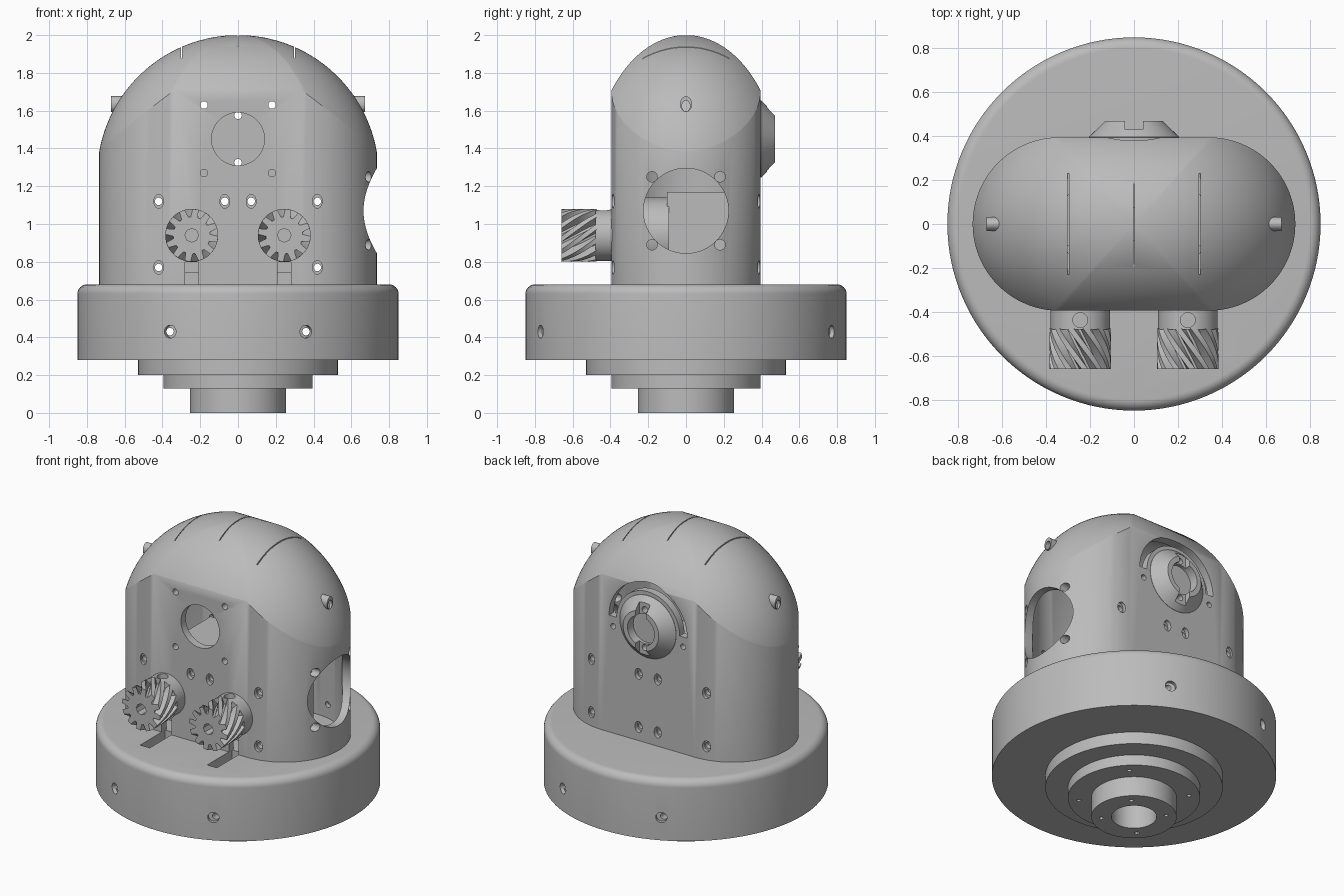
import bpy, bmesh
from math import sin, cos, pi, sqrt, radians
from mathutils import Matrix, Vector

cube = bpy.data.objects.get("Cube")
if cube:
    bpy.data.objects.remove(cube)

GREY = (0.5, 0.5, 0.5, 1)
mat = bpy.data.materials.new("plain_grey")
mat.use_nodes = True
mat.diffuse_color = GREY
mat.node_tree.nodes["Principled BSDF"].inputs["Base Color"].default_value = GREY


def make(name, bm):
    bmesh.ops.recalc_face_normals(bm, faces=bm.faces)
    me = bpy.data.meshes.new(name)
    bm.to_mesh(me)
    bm.free()
    me.materials.append(mat)
    ob = bpy.data.objects.new(name, me)
    bpy.context.collection.objects.link(ob)
    return ob


def loft(name, rings):
    """Skin a stack of closed rings and cap both ends."""
    bm = bmesh.new()
    rows = [[bm.verts.new(p) for p in ring] for ring in rings]
    for a, b in zip(rows, rows[1:]):
        for i in range(len(a)):
            j = (i + 1) % len(a)
            bm.faces.new((a[i], a[j], b[j], b[i]))
    bm.faces.new(rows[0])
    bm.faces.new(rows[-1])
    return make(name, bm)


def lathe(name, profile, n=96):
    return loft(name, [[(r * cos(2 * pi * i / n), r * sin(2 * pi * i / n), z)
                        for i in range(n)] for r, z in profile])


def rod(name, r, start, end, r2=None, n=32, stretch=1.0):
    """Cylinder or cone between two points, optionally stretched in z."""
    a, b = Vector(start), Vector(end)
    rot = (b - a).to_track_quat('Z', 'Y').to_matrix().to_4x4()
    m = Matrix.Translation((a + b) / 2) @ Matrix.Diagonal((1, 1, stretch, 1)) @ rot
    bm = bmesh.new()
    bmesh.ops.create_cone(bm, cap_ends=True, segments=n, radius1=r,
                          radius2=r if r2 is None else r2, depth=(b - a).length, matrix=m)
    return make(name, bm)


def box(name, x, y, z):
    lo, hi = zip(x, y, z)
    size = [h - l for l, h in zip(lo, hi)]
    mid = [(h + l) / 2 for l, h in zip(lo, hi)]
    bm = bmesh.new()
    bmesh.ops.create_cube(bm, size=1, matrix=Matrix.Translation(mid) @ Matrix.Diagonal((*size, 1)))
    return make(name, bm)


def cut(target, cutter):
    mod = target.modifiers.new("cut", 'BOOLEAN')
    mod.operation = 'DIFFERENCE'
    mod.solver = 'EXACT'
    mod.object = cutter
    bpy.context.view_layer.objects.active = target
    bpy.ops.object.modifier_apply(modifier=mod.name)
    bpy.data.objects.remove(cutter)


def drill(target, r, start, end, **kw):
    cut(target, rod("cutter", r, start, end, **kw))


# Stadium-plan housing with an ellipsoidal crown
def housing_solid(name, inset, bottom):
    half, r, n = 0.34, 0.395 - inset, 48
    outline = []
    for side in (1, -1):
        for i in range(n + 1):
            a = -pi / 2 + pi * i / n
            outline.append((side * (half + r * cos(a)), side * r * sin(a)))
    ax, ay, az, zc = 0.746 - inset, 0.606 - inset, 0.746 - inset, 1.254
    rings = [[(x, y, bottom) for x, y in outline]]
    steps = 28
    for k in range(steps):
        s = cos(pi / 2 * k / steps)
        rings.append([(x * s, y * s, zc + az * sqrt(max(0, 1 - (x * s / ax) ** 2 - (y * s / ay) ** 2)))
                      for x, y in outline])
    return loft(name, rings)


SIDES = (1, -1)
KZ = 1.45      # height of the rear knob
GX, GZ = 0.245, 0.94   # gear axis

housing = housing_solid("housing", 0, 0.66)
cut(housing, housing_solid("cutter", 0.05, 0.6))

# Side port, its screws, and the round front opening
drill(housing, 0.225, (0.3, 0, 1.07), (0.9, 0, 1.07), n=64)
drill(housing, 0.14, (0, -0.6, KZ), (0, -0.2, KZ), n=48)
for s in SIDES:
    for z in (0.89, 1.25):
        drill(housing, 0.028, (0.45, s * 0.18, z), (0.9, s * 0.18, z), n=16)
    for z in (1.27, 1.63):
        drill(housing, 0.02, (s * 0.18, -0.6, z), (s * 0.18, -0.2, z), n=16)
    drill(housing, 0.018, (s * 0.255, 0.25, 1.385), (s * 0.255, 0.6, 1.385), n=16)
    drill(housing, 0.02, (0, 0.25, KZ + s * 0.125), (0, 0.6, KZ + s * 0.125), n=16)

# Counterbored fixing slots, front and back
for s in SIDES:
    for x in (0.07, 0.42):
        for z in (0.77, 1.12):
            for face in SIDES:
                if face < 0 and x < 0.1 and z < 1:
                    continue
                drill(housing, 0.026, (s * x, face * 0.368, z), (s * x, face * 0.5, z), n=20, stretch=1.4)
                drill(housing, 0.02, (s * x, face * 0.2, z), (s * x, face * 0.5, z), n=16)

# Curved slot over the knob
arc = [pi * i / 32 for i in range(33)]
band = [(0.285 * cos(a), 0.285 * sin(a)) for a in arc] + [(0.23 * cos(a), 0.23 * sin(a)) for a in reversed(arc)]
cut(housing, loft("cutter", [[(x, y, KZ + z) for x, z in band] for y in (0.25, 0.6)]))

# Fine crown slits and keyways under the gears
for x in (-0.3, 0, 0.3):
    low = 1.86 if x else 1.94
    cut(housing, box("cutter", (x - 0.003, x + 0.003), (-0.23, 0.23), (low, 2.1)))
for s in SIDES:
    cut(housing, box("cutter", (s * GX - 0.035, s * GX + 0.035), (-0.6, -0.3), (0.6, 0.8)))

# Small hollow spouts on the crown ends
for s, side in ((1, "left"), (-1, "right")):
    spout = rod(side + "_spout", 0.032, (s * 0.58, 0, 1.635), (s * 0.672, 0, 1.635), n=20, stretch=1.3)
    drill(spout, 0.022, (s * 0.62, 0, 1.625), (s * 0.75, 0, 1.625), n=20, stretch=1.3)

# Round base with a rounded top edge
corner = [(0.80 + 0.05 * cos(a), 0.63 + 0.05 * sin(a)) for a in [pi / 2 * i / 8 for i in range(9)]]
base = lathe("base", [(0.85, 0.28)] + corner, n=128)
for s in SIDES:
    cut(base, box("cutter", (s * GX - 0.035, s * GX + 0.035), (-0.62, -0.36), (0.58, 0.75)))
    drill(base, 0.02, (s * 0.36, -1, 0.43), (s * 0.36, 1, 0.43), n=16)
    for face in SIDES:
        d = Vector((s * sin(radians(25)), face * cos(radians(25)), 0))
        up = Vector((0, 0, 0.43))
        drill(base, 0.034, d * 0.825 + up, d * 0.95 + up, n=24)

# Stepped mounting spigot below the base
spigot = lathe("mounting_spigot", [(0.255, 0), (0.255, 0.13), (0.395, 0.13), (0.395, 0.2),
                                   (0.53, 0.2), (0.53, 0.3)])
drill(spigot, 0.135, (0, 0, -0.1), (0, 0, 0.25), n=48)
for k in range(4):
    a = pi / 4 + k * pi / 2
    for r, z in ((0.195, 0.06), (0.33, 0.17)):
        drill(spigot, 0.014, (r * cos(a), r * sin(a), -0.1), (r * cos(a), r * sin(a), z), n=12)

# Rear knob: tapered ring with recess and cross notch
knob = loft("rear_knob", [[(r * cos(a), y, KZ + r * sin(a)) for a in [2 * pi * i / 64 for i in range(64)]]
                          for r, y in ((0.205, 0.36), (0.205, 0.397), (0.13, 0.47))])
drill(knob, 0.098, (0, 0.41, KZ), (0, 0.6, KZ), n=48)
cut(knob, box("cutter", (-0.04, 0.04), (0.43, 0.6), (KZ - 0.25, KZ + 0.25)))
for s in SIDES:
    drill(knob, 0.02, (0, 0.2, KZ + s * 0.125), (0, 0.6, KZ + s * 0.125), n=16)


# Helical gears with hubs, and the motors behind them
def gear_ring(cx, y, twist, teeth=12):
    pts = []
    for t in range(teeth):
        for frac, r in ((0, 0.098), (0.25, 0.098), (0.42, 0.14), (0.83, 0.14)):
            a = 2 * pi * (t + frac) / teeth + twist
            pts.append((cx + r * cos(a), y, GZ + r * sin(a)))
    return pts


for s, side in ((1, "left"), (-1, "right")):
    x = s * GX
    gear = loft(side + "_gear", [gear_ring(x, -0.475 - 0.185 * k / 10, -0.1 * k) for k in range(11)])
    drill(gear, 0.036, (x, -0.8, GZ), (x, -0.55, GZ), n=8)
    hub = rod(side + "_gear_hub", 0.136, (x, -0.48, GZ), (x, -0.32, GZ), n=48)
    drill(hub, 0.034, (x, -0.438, GZ + 0.08), (x, -0.438, GZ + 0.3), n=20)
    rod(side + "_gearbox", 0.2, (x, -0.34, GZ), (x, -0.09, GZ), n=48)
    box(side + "_motor", (x - 0.13, x + 0.13), (-0.1, 0.25), (0.67, 1.17))

# Smooth curved surfaces, keep hard edges
bpy.ops.object.select_all(action='DESELECT')
for ob in bpy.context.collection.objects:
    if ob.type == 'MESH':
        ob.select_set(True)
        bpy.context.view_layer.objects.active = ob
bpy.ops.object.shade_smooth_by_angle(angle=radians(30))
